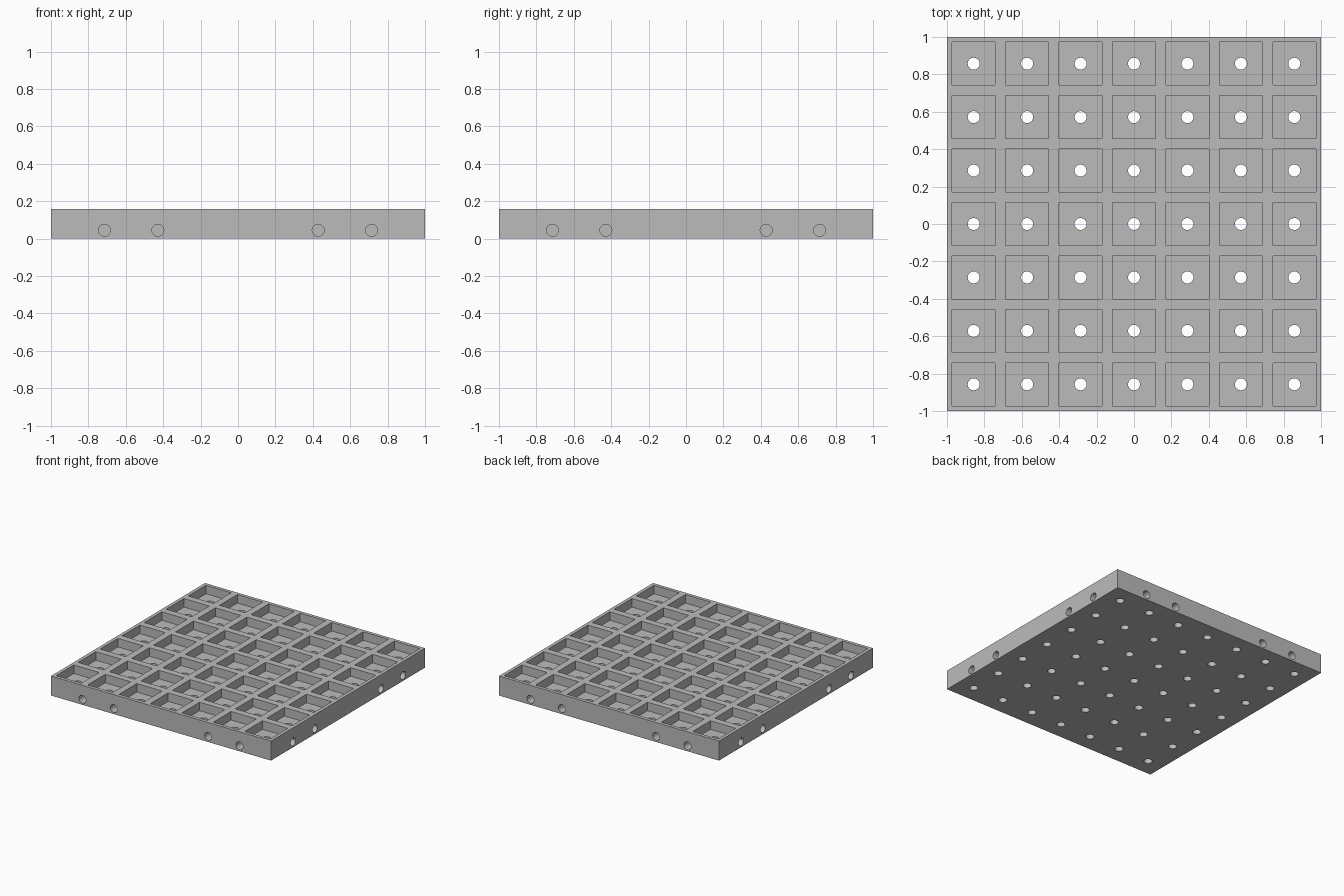
import bpy, bmesh, math
from mathutils import Matrix, Vector

if "Cube" in bpy.data.objects:
    bpy.data.objects.remove(bpy.data.objects["Cube"], do_unlink=True)

HEIGHT = 0.16
FLOOR = 0.09          # thickness under the pockets
CELLS = 7
PITCH = 2 / CELLS
POCKET = 0.23
HOLE_R = 0.032
SOCKET_Z = 0.045
SOCKET_DEPTH = 0.08

grey = bpy.data.materials.new("plain_grey")
grey.use_nodes = True
colour = (0.5, 0.5, 0.5, 1)
grey.diffuse_color = colour
grey.node_tree.nodes["Principled BSDF"].inputs["Base Color"].default_value = colour


def add_box(bm, centre, size):
    bmesh.ops.create_cube(bm, size=1, matrix=Matrix.Translation(centre) @ Matrix.Diagonal((*size, 1)))


def add_rod(bm, centre, radius, length, axis=(0, 0, 1)):
    turn = Vector((0, 0, 1)).rotation_difference(Vector(axis)).to_matrix().to_4x4()
    bmesh.ops.create_cone(bm, cap_ends=True, segments=32, radius1=radius, radius2=radius,
                          depth=length, matrix=Matrix.Translation(centre) @ turn)


def make_object(name, bm):
    mesh = bpy.data.meshes.new(name)
    bm.to_mesh(mesh)
    bm.free()
    mesh.materials.append(grey)
    obj = bpy.data.objects.new(name, mesh)
    bpy.context.collection.objects.link(obj)
    return obj


def cut(target, name, bm):
    cutter = make_object(name, bm)
    cutter.hide_render = True
    mod = target.modifiers.new(name, 'BOOLEAN')
    mod.operation = 'DIFFERENCE'
    mod.solver = 'EXACT'
    mod.object = cutter
    bpy.context.view_layer.objects.active = target
    bpy.ops.object.modifier_apply(modifier=mod.name)
    bpy.data.objects.remove(cutter, do_unlink=True)


# Solid square slab
bm = bmesh.new()
add_box(bm, (0, 0, HEIGHT / 2), (2, 2, HEIGHT))
tray = make_object("grid_tray", bm)

# Square pockets in the top, each with a drilled hole through its floor
pockets, drills = bmesh.new(), bmesh.new()
for i in range(CELLS):
    for j in range(CELLS):
        x, y = ((k - CELLS // 2) * PITCH for k in (i, j))
        add_box(pockets, (x, y, FLOOR + 0.1), (POCKET, POCKET, 0.2))
        add_rod(drills, (x, y, 0.05), HOLE_R, 0.2)
cut(tray, "pocket_cutter", pockets)
cut(tray, "drill_cutter", drills)

# Round blind sockets in all four sides, in line with the ribs
sockets = bmesh.new()
for side in (-1, 1):
    for offset in (-2.5, -1.5, 1.5, 2.5):
        for axis in ((1, 0, 0), (0, 1, 0)):
            out = Vector(axis) * side
            along = Vector((axis[1], axis[0], 0)) * offset * PITCH
            add_rod(sockets, out + along + Vector((0, 0, SOCKET_Z)), HOLE_R, 2 * SOCKET_DEPTH, axis)
cut(tray, "socket_cutter", sockets)

# Round hole walls, crisp edges
bpy.ops.object.select_all(action='DESELECT')
tray.select_set(True)
bpy.context.view_layer.objects.active = tray
bpy.ops.object.shade_smooth_by_angle(angle=math.radians(30))
